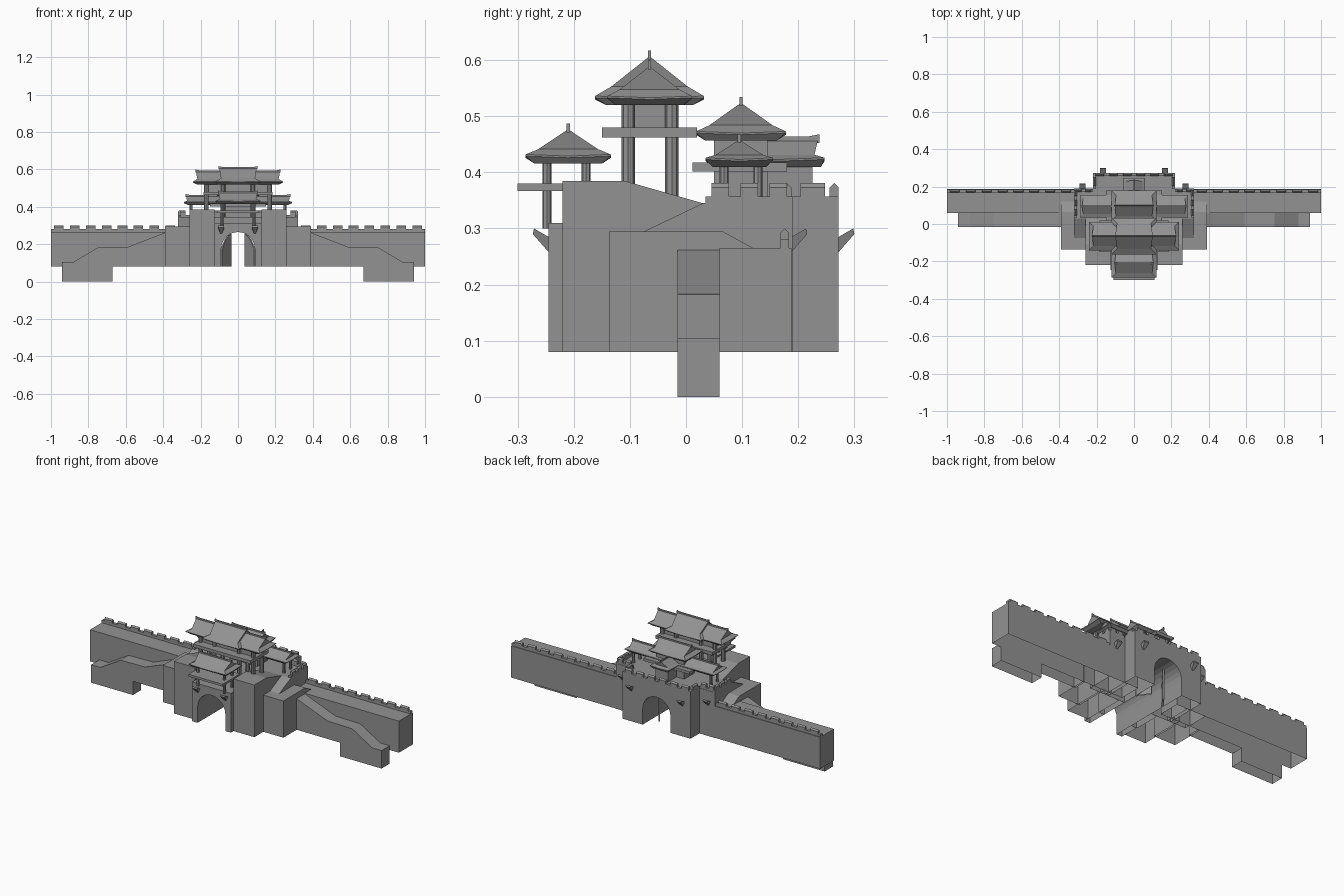
import bpy, bmesh, math
from mathutils import Matrix

if "Cube" in bpy.data.objects:
    bpy.data.objects.remove(bpy.data.objects["Cube"])

GREY = (0.29, 0.29, 0.29, 1)
BASE = 0.08
stone = bpy.data.materials.new("grey_stone")
stone.use_nodes = True
stone.diffuse_color = GREY
bsdf = stone.node_tree.nodes["Principled BSDF"]
bsdf.inputs["Base Color"].default_value = GREY
bsdf.inputs["Roughness"].default_value = 0.9


def finish(name, bm):
    """Make the object, leaving masonry shells open underneath."""
    bmesh.ops.recalc_face_normals(bm, faces=bm.faces)
    under = [f for f in bm.faces if f.normal.z < -0.99 and f.calc_center_median().z < BASE + 0.001]
    bmesh.ops.delete(bm, geom=under, context='FACES')
    mesh = bpy.data.meshes.new(name)
    bm.to_mesh(mesh)
    bm.free()
    mesh.materials.append(stone)
    obj = bpy.data.objects.new(name, mesh)
    bpy.context.collection.objects.link(obj)
    return obj


def prism(name, axis, profile, spans):
    """Extrude a (y,z) or (x,z) profile along x or y over each span."""
    bm = bmesh.new()
    for a, b in spans:
        ends = []
        for t in (a, b):
            ends.append([bm.verts.new((t, u, z) if axis == 'x' else (u, t, z)) for u, z in profile])
        bm.faces.new(ends[0])
        bm.faces.new(ends[1])
        for i in range(len(profile)):
            j = (i + 1) % len(profile)
            bm.faces.new((ends[0][i], ends[0][j], ends[1][j], ends[1][i]))
    return finish(name, bm)


def box(name, x0, x1, y0, y1, z0, z1):
    return prism(name, 'x', [(y0, z0), (y1, z0), (y1, z1), (y0, z1)], [(x0, x1)])


def arch_points(half, bottom, spring, top, n=12):
    pts = [(-half, bottom)]
    for i in range(n + 1):
        a = math.pi * (1 - i / n)
        pts.append((half * math.cos(a), spring + (top - spring) * math.sin(a)))
    return pts + [(half, bottom)]


ARCH = arch_points(0.09, BASE, 0.175, 0.265)


def arched_block(name, half, top, y0, y1):
    outline = ARCH + [(half, BASE), (half, top), (-half, top), (-half, BASE)]
    return prism(name, 'y', outline, [(y0, y1)])


def battlement(name, axis, at, start, end, z, count, low=0.012, high=0.036):
    """Low parapet with pointed merlons evenly spaced along it."""
    w = 0.008
    prism(name + "_parapet", axis, [(at - w, z), (at + w, z), (at + w, z + low), (at - w, z + low)], [(start, end)])
    step = (end - start) / count
    spans = [(start + step * (i + 0.2), start + step * (i + 0.8)) for i in range(count)]
    peak = [(at - w, z + low), (at + w, z + low), (at + w, z + high - 0.008),
            (at, z + high), (at - w, z + high - 0.008)]
    prism(name + "_merlons", axis, peak, spans)


def roof(name, centre, hx, hy, z0, z1, turn=0.0):
    """Hip-and-gable roof with thin flared eaves, sloped soffit and raised ridge."""
    bm = bmesh.new()
    h = z1 - z0
    gable = hx - hy * 0.3
    ridge = hx - hy * 0.2

    def ring(rx, ry, z, lift=0.0):
        out = []
        for px, py in ((-1, -1), (0, -1), (1, -1), (1, 0), (1, 1), (0, 1), (-1, 1), (-1, 0)):
            out.append(bm.verts.new((px * rx, py * ry, z + lift * abs(px * py))))
        return out

    rings = [ring(hx * 0.92, hy * 0.8, z0 - 0.01), ring(hx, hy, z0, 0.003),
             ring(hx, hy, z0 + 0.003, 0.003), ring(gable, hy * 0.7, z0 + h * 0.3)]
    for lower, upper in zip(rings, rings[1:]):
        for i in range(8):
            j = (i + 1) % 8
            bm.faces.new((lower[i], lower[j], upper[j], upper[i]))
    bm.faces.new(rings[0])
    top = rings[-1]
    left, mid, right = (bm.verts.new((x, 0, z1)) for x in (-ridge, 0, ridge))
    for corners in ((top[0], top[1], mid, left), (top[1], top[2], right, mid),
                    (top[4], top[5], mid, right), (top[5], top[6], left, mid),
                    (top[2], top[3], right), (top[3], top[4], right),
                    (top[6], top[7], left), (top[7], top[0], left)):
        bm.faces.new(corners)
    place = Matrix.Translation((centre[0], centre[1], 0)) @ Matrix.Rotation(turn, 4, 'Z')
    finish(name, bm).matrix_world = place
    # ridge beam with upturned ends
    r = ridge + 0.003
    beam = [(-r, z1 - 0.006), (r, z1 - 0.006), (r, z1 + 0.01), (r - 0.02, z1 + 0.006),
            (0.02 - r, z1 + 0.006), (-r, z1 + 0.01)]
    prism(name + "_ridge", 'y', beam, [(-0.003, 0.003)]).matrix_world = place


def columns(name, xs, ys, z0, z1, radius=0.008):
    bm = bmesh.new()
    for x in xs:
        for y in ys:
            for s in (-1, 1):
                bmesh.ops.create_cone(bm, cap_ends=True, segments=8, radius1=radius, radius2=radius,
                                      depth=z1 - z0, matrix=Matrix.Translation((s * x, y, (z0 + z1) / 2)))
    finish(name, bm)


def lantern(name, x, y, d):
    """Bracket leaning out from the wall, narrowing to its foot."""
    shape = [(y, 0.258), (y + d * 0.028, 0.29), (y + d * 0.026, 0.3), (y, 0.285)]
    obj = prism(name, 'x', shape, [(-0.016, 0.016)])
    for v in obj.data.vertices:
        if v.co.z < 0.27:
            v.co.x *= 0.3
    obj.location.x = x


# Gatehouse core with arched passage
arched_block("front_portal", 0.125, 0.31, -0.245, -0.13)
arched_block("middle_passage", 0.13, 0.345, -0.13, 0.03)
arched_block("rear_gatehouse", 0.22, 0.345, 0.03, 0.272)
battlement("rear_gate", 'x', 0.264, -0.22, 0.22, 0.345, 6)

for side, s in (("left", 1), ("right", -1)):
    def span(a, b):
        return [tuple(sorted((s * a, s * b)))]

    def mirrored(pts):
        return [(s * x, z) for x, z in pts]

    # Front bastion sloping down to the rear terrace
    prism(side + "_front_bastion", 'x', [(-0.22, BASE), (0.03, BASE), (0.03, 0.345), (-0.11, 0.385),
                                         (-0.22, 0.385)], span(0.125, 0.26))
    # Side block with a ramp down to the wall walk and one up to the tower
    prism(side + "_side_block", 'x', [(-0.137, BASE), (0.065, BASE), (0.065, 0.295), (-0.137, 0.295)],
          span(0.25, 0.39))
    prism(side + "_lower_ramp", 'x', [(0.065, 0.262), (0.122, 0.264), (0.065, 0.295)], span(0.26, 0.39))
    prism(side + "_upper_ramp", 'x', [(-0.085, 0.29), (0.03, 0.29), (0.03, 0.345)], span(0.25, 0.32))
    # Rear tower
    (x0, x1), = span(0.2, 0.32)
    box(side + "_rear_tower", x0, x1, 0.03, 0.19, BASE, 0.345)
    battlement(side + "_tower_side", 'y', s * 0.312, 0.035, 0.19, 0.345, 3)
    battlement(side + "_tower_back", 'x', 0.18, *span(0.22, 0.32)[0], 0.345, 2)
    battlement(side + "_gate_side", 'y', s * 0.212, 0.19, 0.262, 0.345, 1)
    # Long wall
    (x0, x1), = span(0.13, 1.0)
    box(side + "_wall", x0, x1, 0.06, 0.188, BASE, 0.265)
    battlement(side + "_wall", 'x', 0.176, *span(0.32, 1.0)[0], 0.265, 8, 0.015, 0.035)
    # Stepped stairway
    prism(side + "_stairway", 'y', mirrored([(0.38, BASE), (0.67, BASE), (0.67, 0), (0.94, 0), (0.94, 0.105),
                                             (0.88, 0.105), (0.75, 0.182), (0.59, 0.185), (0.39, 0.262),
                                             (0.38, 0.262)]), [(-0.015, 0.06)])
    # Wall lanterns
    lantern(side + "_portal_lantern", s * 0.09, -0.245, -1)
    lantern(side + "_gate_lantern", s * 0.165, 0.272, 1)
    lantern(side + "_tower_lantern", s * 0.275, 0.188, 1)
    # Open gate leaf
    leaf = [(0, BASE), (0.085, BASE), (0.085, 0.255), (0.06, 0.245), (0.03, 0.22), (0, 0.175)]
    door = prism(side + "_gate_leaf", 'y', [(-s * x, z) for x, z in leaf], [(-0.004, 0.004)])
    door.location = (s * 0.088, 0.12, 0)
    door.rotation_euler.z = -s * math.radians(55)

# Front pavilion
FRONT_Y, MAIN_Y, REAR_Y = -0.21, -0.065, 0.098
columns("front_columns", (0.085,), (-0.248, -0.178), 0.3, 0.42)
box("front_balcony", -0.11, 0.11, -0.3, -0.14, 0.367, 0.38)
roof("front_roof", (0, FRONT_Y), 0.12, 0.076, 0.426, 0.477)

# Main pavilion
columns("main_columns", (0.08, 0.17), (-0.103, -0.025), 0.34, 0.525, 0.012)
box("main_balcony", -0.185, 0.185, -0.15, 0.02, 0.462, 0.48)
box("main_hall", -0.16, 0.16, -0.1, -0.028, 0.478, 0.525)
roof("main_wing_roof", (0, MAIN_Y), 0.24, 0.076, 0.53, 0.589)
roof("main_roof", (0, MAIN_Y), 0.12, 0.097, 0.53, 0.607)

# Rear pavilion with side wings and back porch
columns("rear_columns", (0.08, 0.25), (0.068, 0.128), 0.34, 0.415)
box("rear_balcony", -0.15, 0.15, 0.012, 0.18, 0.402, 0.418)
box("rear_hall", -0.09, 0.09, 0.05, 0.145, 0.345, 0.462)
box("porch_hall", -0.04, 0.04, 0.14, 0.225, 0.345, 0.415)
roof("rear_wing_roof", (0, 0.095), 0.29, 0.06, 0.42, 0.458)
roof("rear_porch_roof", (0, 0.165), 0.082, 0.06, 0.42, 0.458, math.pi / 2)
roof("rear_roof", (0, REAR_Y), 0.12, 0.08, 0.467, 0.524)
